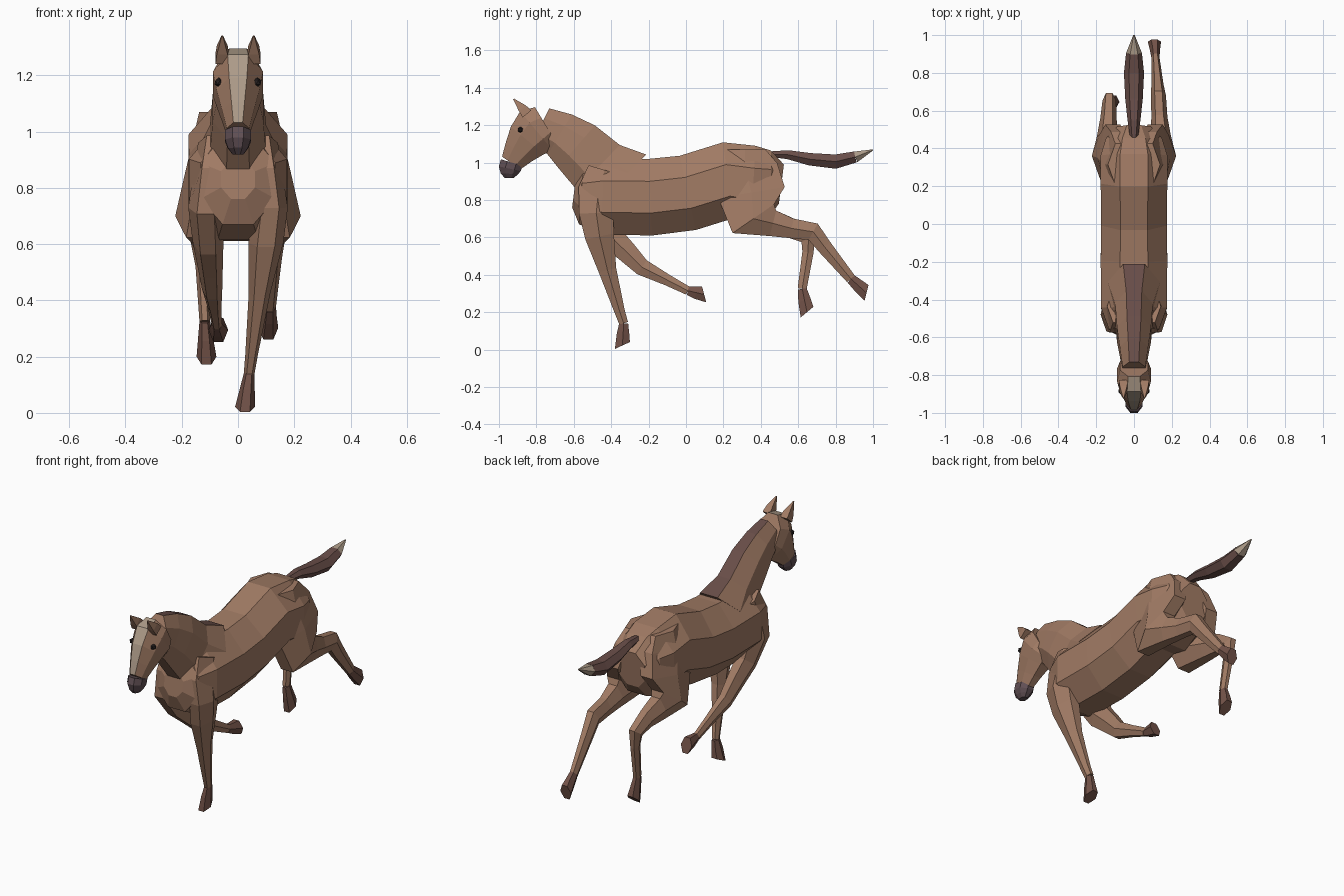
import bpy, bmesh, math
from mathutils import Vector

if "Cube" in bpy.data.objects:
    bpy.data.objects.remove(bpy.data.objects["Cube"])


def material(name, rgb):
    m = bpy.data.materials.new(name)
    m.diffuse_color = (*rgb, 1)
    m.use_nodes = True
    m.node_tree.nodes["Principled BSDF"].inputs["Base Color"].default_value = m.diffuse_color
    return m


COAT = material("coat", (0.36, 0.20, 0.13))
MANE = material("mane_hair", (0.14, 0.075, 0.065))
PALE = material("pale_hair", (0.42, 0.33, 0.25))
HOOF = material("hoof_horn", (0.17, 0.085, 0.065))
SKIN = material("muzzle_skin", (0.12, 0.08, 0.09))
DARK = material("eye_dark", (0.02, 0.015, 0.015))


def loft(name, path, ratio, sides=8, mat=COAT, stripe=None, xs=None, cap=1, tilt=0):
    """Skin rings square to a (y, z, radius) path; ratio sets width, stripe colours the top side,
    tilt turns the last ring."""
    bm = bmesh.new()
    peak = max(math.sin((k + .5) * math.tau / sides) for k in range(sides))
    rings = []
    for i, (y, z, r) in enumerate(path):
        p, q = path[max(i - 1, 0)], path[min(i + 1, len(path) - 1)]
        t = math.atan2(p[0] - q[0], q[1] - p[1]) + (tilt if i == len(path) - 1 else 0)
        up = Vector((0, math.cos(t), math.sin(t))) * r / math.cos(math.pi / sides)
        side = Vector((min(r * ratio, cap) / peak, 0, 0))
        centre = Vector((xs[i] if xs else 0, y, z))
        angles = [(k + .5) * math.tau / sides for k in range(sides)]
        rings.append([bm.verts.new(centre + up * math.cos(a) + side * math.sin(a)) for a in angles])
    for r, s in zip(rings, rings[1:]):
        for k in range(sides):
            j = (k + 1) % sides
            f = bm.faces.new((r[k], r[j], s[j], s[k]))
            f.material_index = 1 if stripe and k == sides - 1 else 0
    bm.faces.new(rings[0])
    bm.faces.new(rings[-1])
    bmesh.ops.recalc_face_normals(bm, faces=bm.faces)
    me = bpy.data.meshes.new(name)
    bm.to_mesh(me)
    bm.free()
    for m in filter(None, (mat, stripe)):
        me.materials.append(m)
    ob = bpy.data.objects.new(name, me)
    bpy.context.collection.objects.link(ob)
    return ob


def leg(name, path, widest, x_top, x_wide, x_foot, sole, cap):
    """Leg whose centre swings out to its widest ring and in to the foot, plus its hoof."""
    ankle = path[-1]
    full = path + [((ankle[0] + sole[0]) / 2, (ankle[1] + sole[1]) / 2, .034), (*sole, .044)]
    run = [0]
    for a, b in zip(full, full[1:]):
        run.append(run[-1] + math.dist(a[:2], b[:2]))
    xs = []
    for s in run:
        if s <= run[widest]:
            xs.append(x_top + (x_wide - x_top) * s / run[widest])
        else:
            xs.append(x_wide + (x_foot - x_wide) * (s - run[widest]) / (run[-1] - run[widest]))
    loft(name.replace("leg", "hoof"), full[-3:], .8, 6, HOOF, xs=xs[-3:], tilt=math.radians(28))
    return loft(name, path, .8, 6, xs=xs, cap=cap)


# Torso, rump to chest
body = loft("body", [
    (.51, .885, .105), (.455, .892, .172), (.36, .885, .205), (.225, .905, .205), (.01, .838, .203),
    (-.19, .815, .205), (-.445, .818, .203), (-.56, .825, .155), (-.60, .83, .07)], .86)

# Neck with a mane stripe, head with a pale blaze
neck = loft("neck", [(-.375, .88, .23), (-.47, .975, .166), (-.585, 1.085, .15),
                     (-.675, 1.15, .125), (-.775, 1.2, .1)], .6, stripe=MANE)
head = loft("head", [(-.75, 1.2, .112), (-.80, 1.17, .135), (-.848, 1.118, .115),
                     (-.895, 1.055, .085), (-.934, .998, .06)], .66, stripe=PALE)
loft("muzzle", [(-.932, 1.0, .06), (-.942, .967, .06), (-.945, .94, .046), (-.945, .918, .025)],
     .76, mat=SKIN)

# Legs: shared upper parts, then each lower pose
shoulder = [(-.435, .96, .09), (-.468, .85, .108), (-.48, .73, .092)]
thigh = [(.315, 1.07, .11), (.315, .97, .175), (.35, .84, .18), (.36, .70, .135),
         (.465, .675, .07), (.565, .648, .053)]
front = dict(widest=2, cap=.062)
hind = dict(widest=3, cap=.078)
legs = [
    leg("planted_front_leg", shoulder + [(-.462, .605, .078), (-.42, .425, .048),
        (-.355, .205, .028), (-.333, .14, .024)],
        x_top=.08, x_wide=.115, x_foot=.025, sole=(-.34, .022), **front),
    leg("folded_front_leg", shoulder + [(-.405, .605, .068), (-.315, .52, .056),
        (-.235, .44, .045), (-.1, .372, .03), (.01, .315, .023)],
        x_top=-.08, x_wide=-.115, x_foot=-.07, sole=(.097, .295), **front),
    leg("extended_hind_leg", thigh + [(.68, .63, .05), (.74, .55, .04), (.882, .378, .027)],
        x_top=.06, x_wide=.145, x_foot=.108, sole=(.965, .303), **hind),
    leg("bent_hind_leg", thigh + [(.655, .60, .045), (.652, .52, .03), (.621, .325, .024)],
        x_top=-.06, x_wide=-.145, x_foot=-.112, sole=(.647, .2), **hind),
]

# Fuse neck, head and legs into the body
for part in [neck, head] + legs:
    mod = body.modifiers.new("fuse", 'BOOLEAN')
    mod.operation, mod.solver, mod.object = 'UNION', 'EXACT', part
    mod.material_mode = 'TRANSFER'
    bpy.context.view_layer.objects.active = body
    bpy.ops.object.modifier_apply(modifier=mod.name)
    bpy.data.objects.remove(part)

# Tail with a pale tip
tail = [(.455, 1.045, .015), (.545, 1.042, .024), (.66, 1.018, .033), (.8, 1.005, .038), (.905, 1.03, .03)]
loft("tail", tail, 1.4, 6, MANE)
loft("tail_tip", tail[-1:] + [(1.0, 1.068, .003)], 1.4, 6, PALE)

# Ears and eyes
for sign, label in ((1, "right"), (-1, "left")):
    loft(label + "_ear", [(-.85, 1.26, .03), (-.875, 1.29, .024), (-.922, 1.34, .003)],
         .8, 4, xs=[sign * .056] * 3)
    bpy.ops.mesh.primitive_ico_sphere_add(subdivisions=1, radius=.017, location=(sign * .068, -.885, 1.175))
    eye = bpy.context.object
    eye.name = label + "_eye"
    eye.data.materials.append(DARK)
